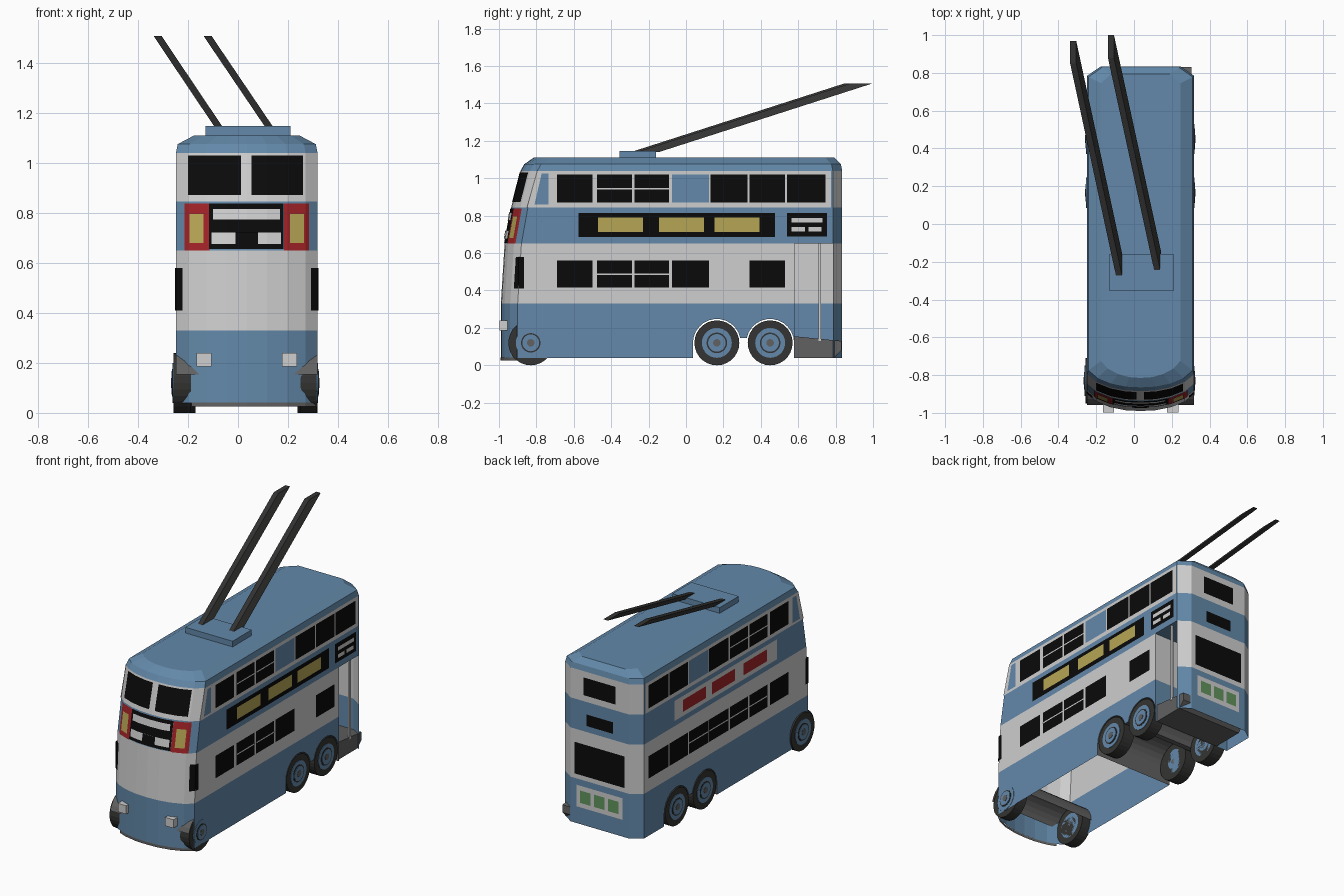
import bpy, bmesh, math
from mathutils import Vector, Matrix

if "Cube" in bpy.data.objects:
    bpy.data.objects.remove(bpy.data.objects["Cube"])

CX, HW = 0.035, 0.283          # body centre line and half width


def material(name, r, g, b):
    m = bpy.data.materials.new(name)
    m.diffuse_color = (r, g, b, 1)
    m.use_nodes = True
    m.node_tree.nodes["Principled BSDF"].inputs["Base Color"].default_value = m.diffuse_color
    return m


BLUE = material("body blue", 0.125, 0.25, 0.40)
WHITE = material("cream white", 0.62, 0.62, 0.62)
BLACK = material("window black", 0.003, 0.003, 0.003)
RED = material("panel red", 0.36, 0.016, 0.02)
YELLOW = material("advert yellow", 0.47, 0.38, 0.09)
GREEN = material("panel green", 0.12, 0.30, 0.11)
TYRE = material("tyre grey", 0.035, 0.034, 0.033)
GREY = material("floor grey", 0.12, 0.12, 0.12)


def mesh(name, verts, faces, mats, facing=None, indices=None):
    me = bpy.data.meshes.new(name)
    me.from_pydata([tuple(v) for v in verts], [], faces)
    for m in mats:
        me.materials.append(m)
    if indices:
        me.polygons.foreach_set("material_index", indices)
    me.update()
    if facing and me.polygons[0].normal.dot(Vector(facing)) < 0:
        me.flip_normals()
    ob = bpy.data.objects.new(name, me)
    bpy.context.collection.objects.link(ob)
    return ob


def prism(name, low, high, mat):
    """Closed solid between two matching loops of points."""
    n = len(low)
    faces = [list(range(n))[::-1], list(range(n, 2 * n))]
    faces += [[i, (i + 1) % n, n + (i + 1) % n, n + i] for i in range(n)]
    ob = mesh(name, list(low) + list(high), faces, [mat])
    bm = bmesh.new()
    bm.from_mesh(ob.data)
    bmesh.ops.recalc_face_normals(bm, faces=bm.faces)
    bm.to_mesh(ob.data)
    bm.free()
    return ob


def box(name, x0, x1, y0, y1, z0, z1, mat):
    base = [(x0, y0), (x1, y0), (x1, y1), (x0, y1)]
    return prism(name, [(x, y, z0) for x, y in base], [(x, y, z1) for x, y in base], mat)


def cylinder(name, x0, x1, y, z, r, mat, sides=28):
    ring = [(r * math.cos(2 * math.pi * i / sides), r * math.sin(2 * math.pi * i / sides))
            for i in range(sides)]
    return prism(name, [(x0, y + a, z + b) for a, b in ring], [(x1, y + a, z + b) for a, b in ring], mat)


# ---- body shell: stacked outlines (height, front y, half width, rear y)
RINGS = [(0.04, -0.99, HW, 0.835), (0.33, -0.99, HW, 0.835), (0.65, -0.97, HW, 0.835),
         (0.845, -0.935, HW, 0.835), (1.04, -0.885, HW, 0.835),
         (1.075, -0.865, 0.276, 0.828), (1.11, -0.815, 0.21, 0.795)]
BOW = [(0, 0), (0.08, 0.004), (0.16, 0.02), (0.235, 0.05), (HW, 0.09)]


def outline(z, front, hw, rear):
    s = hw / HW
    right = [(u * s, front + d) for u, d in BOW]
    right += [(hw, 0.58), (hw, rear - 0.05), (0.21 * s, rear)]
    left = [(-u, y) for u, y in right[:0:-1]]
    return [(CX + u, y, z) for u, y in right + left]


verts, faces, cols = [], [], []
for ring in RINGS:
    verts += outline(*ring)
N = len(verts) // len(RINGS)
for b in range(len(RINGS) - 1):
    for i in range(N):
        if (b == 0 and i in (4, 10)) or (b < 2 and i == 5):
            continue               # skirts are separate; rear platform is open
        j = (i + 1) % N
        faces.append([b * N + i, b * N + j, b * N + N + j, b * N + N + i])
        cols.append(1 if b == 1 or (b == 3 and i not in (4, 5, 9, 10)) else 0)
faces.append([(len(RINGS) - 1) * N + i for i in range(N)])
cols.append(0)
mesh("body_shell", verts, faces, [BLUE, WHITE], None, cols)


# ---- skirts with paired rear arches, and wheel tunnels
def arc(y, r, a0, a1, n=12):
    return [(y + r * math.cos(math.radians(a0 + (a1 - a0) * i / n)),
             0.12 + r * math.sin(math.radians(a0 + (a1 - a0) * i / n))) for i in range(n + 1)]


REAR_AXLES, FRONT_AXLE = (0.165, 0.45), -0.83
arches = [(0.037, 0.04)] + arc(0.165, 0.128, 180, 12) + arc(0.45, 0.128, 168, 0) + [(0.578, 0.04)]
profile = [(-0.90, 0.33), (-0.90, 0.04)] + arches + [(0.58, 0.04), (0.58, 0.33)]
for side, word in ((1, "right"), (-1, "left")):
    mesh("skirt_" + word, [(CX + side * HW, y, z) for y, z in profile],
         [list(range(len(profile)))], [BLUE], (side, 0, 0))


def tunnel(name, path):
    n = len(path)
    mesh(name, [(CX + s * HW, y, z) for s in (-1, 1) for y, z in path],
         [[i, i + 1, n + i + 1, n + i] for i in range(n - 1)], [GREY])


tunnel("rear_wheel_tunnel", arches)
tunnel("front_wheel_tunnel", arc(FRONT_AXLE, 0.132, 165, 0))


# ---- wheels
def wheel(name, side, y, outer, width):
    def disc(part, r, out, mat):
        cylinder(name + part, outer - side * width, outer + side * out, y, 0.12, r, mat)
    disc("_tyre", 0.12, 0, TYRE)
    disc("_rim", 0.08, 0.003, BLUE)
    disc("_rim_groove", 0.055, 0.005, TYRE)
    disc("_hub", 0.047, 0.007, BLUE)
    disc("_hub_cap", 0.02, 0.009, GREY)


for k, y in enumerate(REAR_AXLES):
    wheel(f"rear_wheel_right_{k}", 1, y, 0.317, 0.08)
    wheel(f"rear_wheel_left_{k}", -1, y, -0.25, 0.08)
wheel("front_wheel_right", 1, FRONT_AXLE, 0.314, 0.065)
wheel("front_wheel_left", -1, FRONT_AXLE, -0.258, 0.07)
cylinder("front_right_wheel_cover", 0.31, 0.32, FRONT_AXLE, 0.12, 0.078, BLUE)
cylinder("front_right_cover_ring", 0.31, 0.322, FRONT_AXLE, 0.12, 0.052, TYRE)
cylinder("front_right_cover_hub", 0.31, 0.324, FRONT_AXLE, 0.12, 0.045, BLUE)
cylinder("front_right_cover_cap", 0.31, 0.326, FRONT_AXLE, 0.12, 0.02, GREY)

# ---- open rear platform
step = [(0.58, 0.04), (0.79, 0.04), (0.832, 0.08), (0.832, 0.13), (0.58, 0.155)]
prism("rear_platform", [(CX - 0.2, y, z) for y, z in step], [(CX + 0.27, y, z) for y, z in step], GREY)
cylinder_pole = box("platform_pole", 0.293, 0.307, 0.708, 0.722, 0.13, 0.65, WHITE)
for nm, z0, z1, m in (("bulkhead_lower", 0.04, 0.33, BLUE), ("bulkhead_upper", 0.33, 0.65, WHITE)):
    mesh(nm, [(CX - HW, 0.58, z0), (CX + HW, 0.58, z0), (CX + HW, 0.58, z1), (CX - HW, 0.58, z1)],
         [[0, 1, 2, 3]], [m], (0, 1, 0))
mesh("platform_ceiling", [(CX - HW, 0.58, 0.65), (CX + HW, 0.58, 0.65), (CX + HW, 0.785, 0.65),
     (CX + 0.21, 0.835, 0.65), (CX - 0.21, 0.835, 0.65), (CX - HW, 0.785, 0.65)],
     [[0, 1, 2, 3, 4, 5]], [BLUE], (0, 0, -1))


# ---- flat plates on the sides and rear; layers stack outwards
def side_poly(name, side, pts, mat, layer=1):
    x = CX + side * (HW + 0.002 * layer)
    mesh(name, [(x, y, z) for y, z in pts], [list(range(len(pts)))], [mat], (side, 0, 0))


def side_plate(name, side, y0, y1, z0, z1, mat, layer=1):
    side_poly(name, side, [(y0, z0), (y1, z0), (y1, z1), (y0, z1)], mat, layer)


def rear_plate(name, hw, z0, z1, mat, layer=1, c=CX):
    y = 0.835 + 0.002 * layer
    mesh(name, [(c - hw, y, z0), (c + hw, y, z0), (c + hw, y, z1), (c - hw, y, z1)],
         [[0, 1, 2, 3]], [mat], (0, 1, 0))


# side windows sit in seven bays; B = blank blue, L = window with bar, W = plain, . = none
BAYS = [(-0.69, -0.50), (-0.475, -0.29), (-0.275, -0.09), (-0.075, 0.122),
        (0.13, 0.33), (0.34, 0.53), (0.54, 0.745)]
ROWS = {1: ("WLLBWWW", "WLLW.W."), -1: ("WLLWBWW", "WLLLLWW")}
for side, word in ((1, "right"), (-1, "left")):
    side_poly(f"upper_window_band_{word}", side,
              [(-0.85, 0.845), (0.775, 0.845), (0.775, 1.04), (-0.795, 1.04)], WHITE)
    side_poly(f"quarter_panel_{word}", side,
              [(-0.81, 0.86), (-0.735, 0.86), (-0.735, 1.025), (-0.772, 1.025)], BLUE, 2)
    for row, z0, z1, label in ((0, 0.87, 1.02, "upper"), (1, 0.415, 0.56, "lower")):
        for k, kind in enumerate(ROWS[side][row]):
            y0, y1 = BAYS[k]
            if kind == ".":
                continue
            side_plate(f"{label}_window_{word}_{k}", side, y0, y1, z0, z1,
                       BLUE if kind == "B" else BLACK, 2)
            if kind == "L":
                zm = (z0 + z1) / 2
                side_plate(f"{label}_bar_{word}_{k}", side, y0, y1, zm - 0.004, zm + 0.004, WHITE, 3)
    side_plate(f"cab_window_{word}", side, -0.895, -0.865, 0.41, 0.58, BLACK, 2)
    # advert boards
    side_plate(f"advert_board_{word}", side, -0.575, 0.475, 0.685, 0.815,
               BLACK if side > 0 else WHITE)
    for k, y in enumerate((-0.35, -0.025, 0.273)):
        side_plate(f"advert_panel_{word}_{k}", side, y - 0.12, y + 0.12, 0.713, 0.79,
                   YELLOW if side > 0 else RED, 2)

# route board above the platform
side_plate("route_board", 1, 0.54, 0.755, 0.69, 0.815, BLACK)
for k, (y0, y1, z) in enumerate(((0.565, 0.73, 0.775), (0.565, 0.635, 0.727), (0.655, 0.725, 0.727))):
    side_plate(f"route_strip_{k}", 1, y0, y1, z - 0.012, z + 0.012, WHITE, 2)

# rear details
rear_plate("rear_upper_window", 0.115, 0.885, 1.0, BLACK)
rear_plate("rear_number_box", 0.095, 0.69, 0.765, BLACK)
rear_plate("rear_lower_window", 0.18, 0.36, 0.565, BLACK)
rear_plate("rear_sign", 0.165, 0.15, 0.29, WHITE)
for k in (-1, 0, 1):
    rear_plate(f"rear_sign_square_{k + 1}", 0.038, 0.18, 0.26, GREEN, 2, CX + k * 0.1)


# ---- plates that follow the bowed front
def lerp(table, t):
    for (a, p), (b, q) in zip(table, table[1:]):
        if t <= b:
            return p + (q - p) * (t - a) / (b - a)
    return table[-1][1]


def front_y(x, z):
    return lerp([r[:2] for r in RINGS], z) + lerp(BOW, abs(x - CX))


def front_plate(name, x0, x1, z0, z1, mat, layer=1):
    xs = sorted({x0, x1} | {CX + s * u for u, d in BOW for s in (-1, 1) if x0 < CX + s * u < x1})
    zs = sorted({z0, z1} | {r[0] for r in RINGS if z0 < r[0] < z1})
    n = len(xs)
    mesh(name, [(x, front_y(x, z) - 0.003 * layer, z) for z in zs for x in xs],
         [[j * n + i, j * n + i + 1, j * n + n + i + 1, j * n + n + i]
          for j in range(len(zs) - 1) for i in range(n - 1)], [mat], (0, -1, 0))


front_plate("front_window_left", -0.2, 0.012, 0.872, 1.03, BLACK)
front_plate("front_window_right", 0.053, 0.26, 0.872, 1.03, BLACK)
front_plate("destination_box", -0.115, 0.182, 0.655, 0.838, BLACK)
front_plate("destination_strip", -0.1, 0.167, 0.774, 0.816, WHITE, 2)
front_plate("destination_lower", -0.105, 0.172, 0.675, 0.722, WHITE, 2)
front_plate("destination_notch", -0.01, 0.08, 0.675, 0.723, BLACK, 3)
for s, word in ((-1, "left"), (1, "right")):
    def span(a, b):
        return sorted((CX + s * a, CX + s * b))
    front_plate(f"red_panel_{word}", *span(0.148, 0.248), 0.65, 0.838, RED)
    front_plate(f"yellow_panel_{word}", *span(0.172, 0.228), 0.68, 0.795, YELLOW, 2)
    front_plate(f"cab_corner_window_{word}", *span(0.256, HW + 0.003), 0.41, 0.58, BLACK)
    x0, x1 = span(0.14, 0.2)
    box(f"headlight_{word}", x0, x1, -0.998, -0.955, 0.185, 0.24, WHITE)
front_plate("front_lower_lip", CX - 0.22, CX + HW, 0.025, 0.042, GREY)

# ---- roof plinth and trolley poles
box("roof_plinth", -0.13, 0.21, -0.355, -0.16, 1.1, 1.147, BLUE)
for k, (xa, xb, dy) in enumerate(((-0.075, -0.322, -0.02), (0.127, -0.122, 0.01))):
    def section(x, y, z):
        return [(x - 0.016, y, z), (x + 0.016, y, z), (x + 0.016, y + 0.12, z), (x - 0.016, y + 0.12, z)]
    prism(f"trolley_pole_{k}", section(xa, -0.275 + dy, 1.14), section(xb, 0.87 + dy, 1.508), TYRE)
